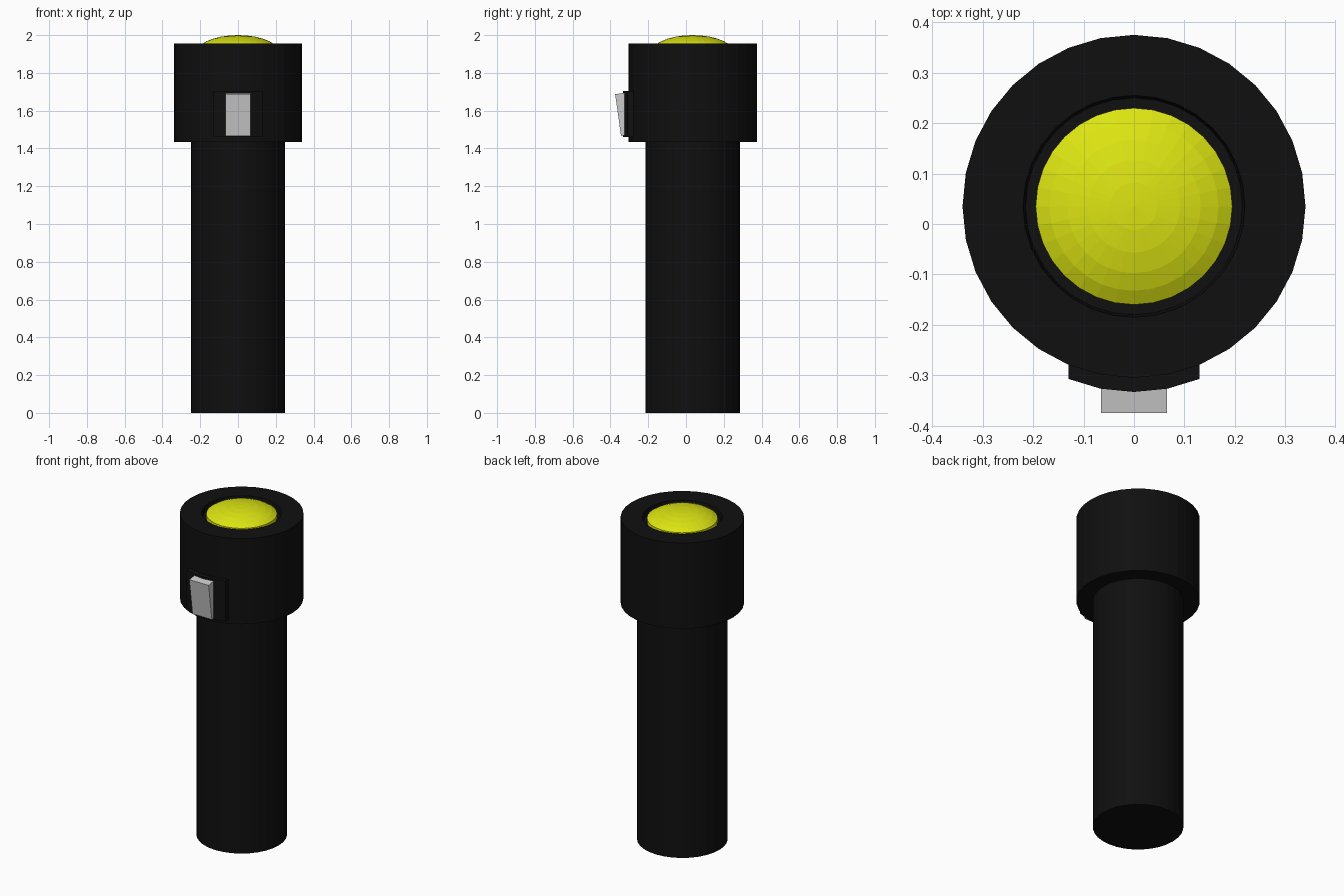
import bpy, bmesh
from math import sin, cos, pi, radians

if "Cube" in bpy.data.objects:
    bpy.data.objects.remove(bpy.data.objects["Cube"])

CY = 0.035      # axis of the torch
SIDES = 32


def material(name, rgb):
    m = bpy.data.materials.new(name)
    m.diffuse_color = (*rgb, 1)
    m.use_nodes = True
    m.node_tree.nodes["Principled BSDF"].inputs["Base Color"].default_value = m.diffuse_color
    return m


def finish(name, bm, mat=None):
    bmesh.ops.recalc_face_normals(bm, faces=bm.faces)
    me = bpy.data.meshes.new(name)
    bm.to_mesh(me)
    bm.free()
    if mat:
        me.materials.append(mat)
    ob = bpy.data.objects.new(name, me)
    bpy.context.collection.objects.link(ob)
    return ob


def lathe(name, profile, mat):
    bm = bmesh.new()
    vs = [bm.verts.new((r, CY, z)) for r, z in profile]
    es = [bm.edges.new(p) for p in zip(vs, vs[1:])]
    bmesh.ops.spin(bm, geom=vs + es, cent=(0, CY, 0), axis=(0, 0, 1),
                   angle=2 * pi, steps=SIDES, use_merge=True)
    bmesh.ops.remove_doubles(bm, verts=bm.verts, dist=1e-5)
    return finish(name, bm, mat)


def prism(name, outline, vec, mat=None):
    bm = bmesh.new()
    f = bm.faces.new([bm.verts.new(p) for p in outline])
    ext = bmesh.ops.extrude_face_region(bm, geom=[f], use_keep_orig=True)
    bmesh.ops.translate(bm, vec=vec,
                        verts=[g for g in ext["geom"] if isinstance(g, bmesh.types.BMVert)])
    return finish(name, bm, mat)


black = material("black_casing", (0.005, 0.005, 0.005))
yellow = material("yellow_lens", (0.72, 0.78, 0.006))

# Handle and head with a shallow recess for the lens
lathe("casing", [(0, 0), (0.25, 0), (0.25, 1.435), (0.34, 1.435), (0.34, 1.955),
                 (0.22, 1.955), (0.215, 1.925), (0, 1.925)], black)

# Domed lens: a flattened spherical cap
R = 0.195 / sin(radians(60))
cap = [(R * sin(radians(12 * i)), 1.95 + 0.05 * (2 * cos(radians(12 * i)) - 1))
       for i in range(6)]
lathe("lens", cap + [(0.195, 1.92), (0, 1.92)], yellow)

# Switch plate: the front head facets pushed forward
angles = [-pi / 2 + i * 2 * pi / SIDES for i in range(-2, 3)]
arc = [(0.34 * cos(a), CY + 0.34 * sin(a) - 0.028, 1.46) for a in angles]
prism("switch_plate", arc + [(0.13, -0.25, 1.46), (-0.13, -0.25, 1.46)],
      (0, 0, 0.245), black)

# Tilted rocker switch
side = [(-0.375, 1.687), (-0.344, 1.467), (-0.29, 1.475), (-0.32, 1.695)]
prism("switch", [(-0.065, y, z) for y, z in side], (0.13, 0, 0))
